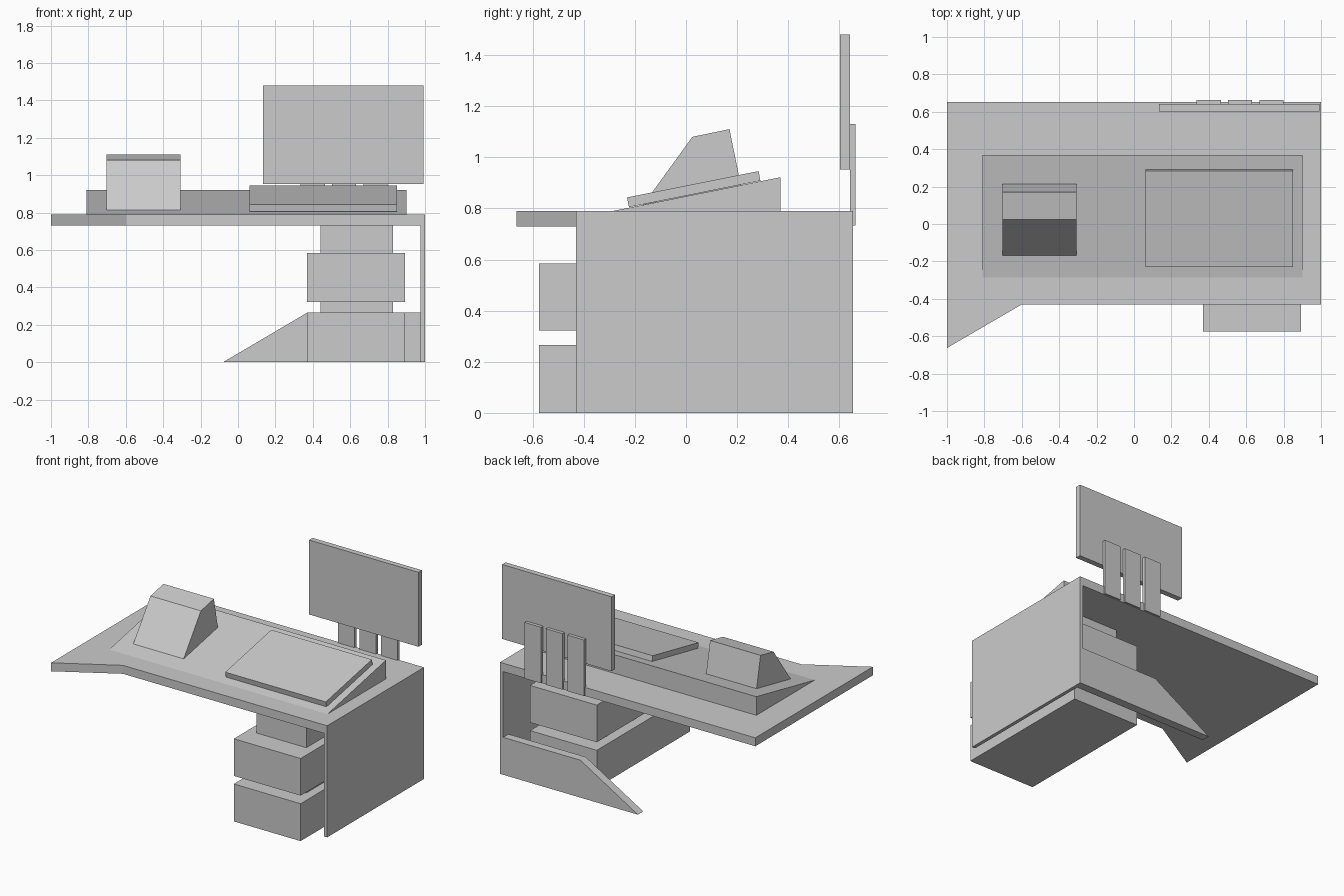
import bpy, bmesh

if "Cube" in bpy.data.objects:
    bpy.data.objects.remove(bpy.data.objects["Cube"])


def prism(name, pts, axis, a, b):
    """Extrude a 2D profile along an axis: 'x' takes (y, z), 'y' takes (x, z)."""
    bm = bmesh.new()

    def place(p, d):
        return (d, p[0], p[1]) if axis == 'x' else (p[0], d, p[1])

    start = [bm.verts.new(place(p, a)) for p in pts]
    end = [bm.verts.new(place(p, b)) for p in pts]
    bm.faces.new(start)
    bm.faces.new(end[::-1])
    n = len(pts)
    for i in range(n):
        j = (i + 1) % n
        bm.faces.new((start[i], end[i], end[j], start[j]))
    bmesh.ops.recalc_face_normals(bm, faces=bm.faces)
    mesh = bpy.data.meshes.new(name)
    bm.to_mesh(mesh)
    bm.free()
    obj = bpy.data.objects.new(name, mesh)
    bpy.context.collection.objects.link(obj)
    return obj


def box(name, x0, x1, y0, y1, z0, z1):
    return prism(name, [(x0, z0), (x1, z0), (x1, z1), (x0, z1)], 'y', y0, y1)


# Desk top and right side panel in one L profile; the left front corner flares forward
desk = prism("desk_top_and_side",
             [(-1, .73), (-.6, .73), (.975, .73), (.975, 0), (1, 0),
              (1, .79), (-.6, .79), (-1, .79)], 'y', -.43, .653)
bm = bmesh.new()
bm.from_mesh(desk.data)
for v in bm.verts:
    if v.co.x < -.9 and v.co.y < 0:
        v.co.y = -.663
# Split the cranked front edge so its faces stay flat
front = [f for f in bm.faces if all(v.co.y < 0 for v in f.verts)]
fv = [v for f in front for v in f.verts if abs(v.co.x + .6) < .01]
bmesh.ops.connect_verts(bm, verts=fv)
bm.to_mesh(desk.data)
bm.free()

# Low back panel with a slanted end
prism("back_panel", [(-.08, 0), (.975, 0), (.975, .265), (.37, .265)], 'y', .593, .653)

# Drawer pedestal: narrow core with two wider drawers
box("pedestal_core", .44, .83, -.42, .35, .01, .73)
for name, z0, z1 in (("lower_drawer", 0, .265), ("upper_drawer", .322, .585)):
    box(name, .37, .893, -.575, .47, z0, z1)

# Sloped work surface, tilted pad and wedge-shaped case
prism("sloped_base", [(-.285, .79), (.37, .79), (.37, .922)], 'x', -.81, .90)
prism("tilted_pad", [(-.223, .805), (.291, .908), (.284, .946), (-.231, .843)], 'x', .062, .85)
prism("desktop_case", [(-.168, .814), (.215, .889), (.17, 1.11), (.025, 1.08)], 'x', -.703, -.308)

# Screen on three rear posts
box("screen", .135, .992, .602, .641, .953, 1.48)
for i, x in enumerate((.335, .502, .67)):
    box(f"screen_post_{i + 1}", x, x + .13, .641, .664, .733, 1.13)
